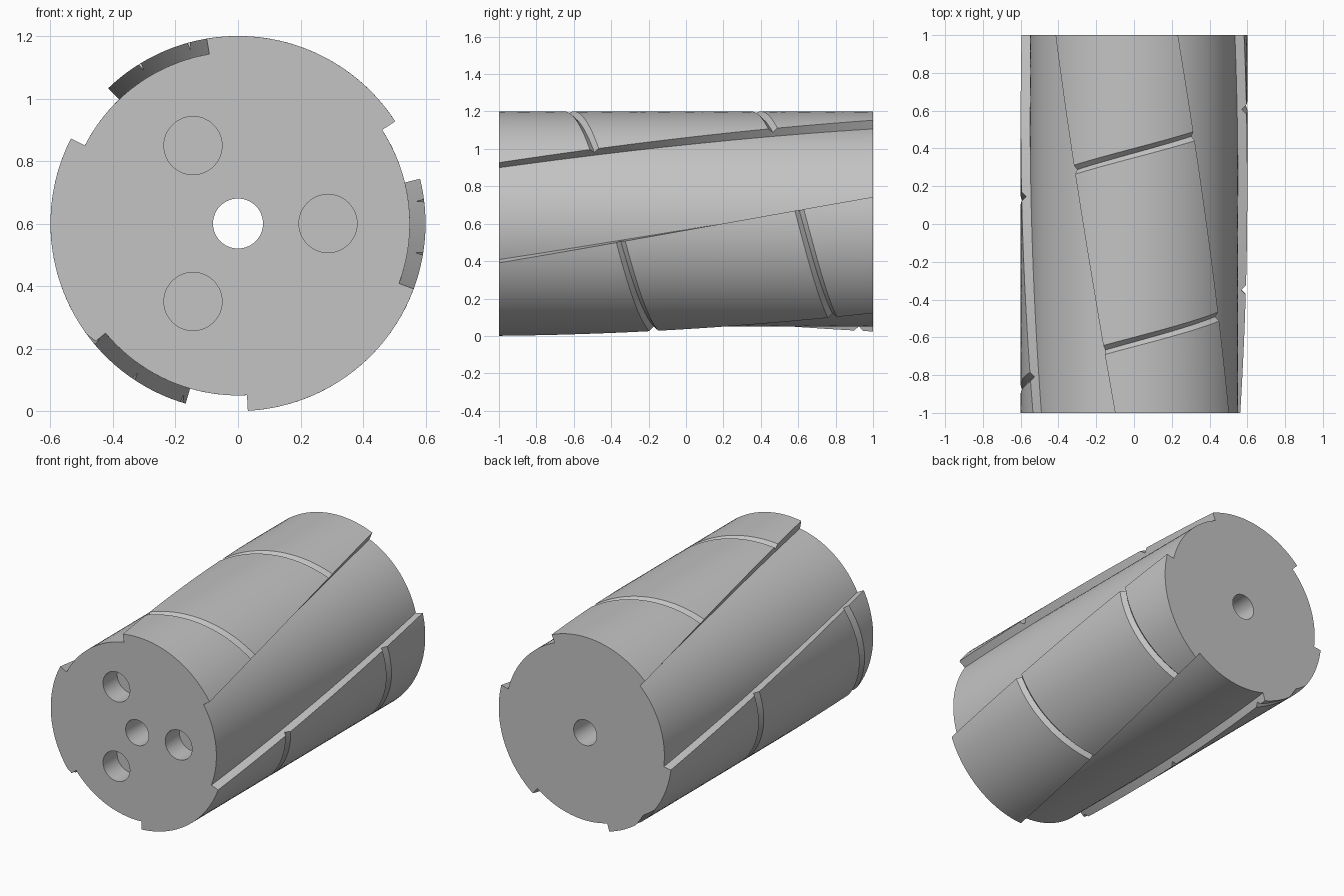
import bpy
import bmesh
from math import cos, sin, radians

cube = bpy.data.objects.get("Cube")
if cube:
    bpy.data.objects.remove(cube, do_unlink=True)

AXIS_Z = 0.6
HALF = 1.0
OUTER, INNER = 0.6, 0.55
LAND_START, LAND_ARC, TWIST = 33.0, 66.6, 34.2

grey = bpy.data.materials.new("plain grey")
grey.use_nodes = True
colour = (0.55, 0.55, 0.55, 1)
grey.diffuse_color = colour
grey.node_tree.nodes["Principled BSDF"].inputs["Base Color"].default_value = colour


def polar(radius, degrees, y):
    a = radians(degrees)
    return (radius * cos(a), y, AXIS_Z + radius * sin(a))


def loft(name, rings):
    """Skin a row of closed rings and cap both ends."""
    bm = bmesh.new()
    loops = [[bm.verts.new(p) for p in ring] for ring in rings]
    count = len(loops[0])
    for a, b in zip(loops, loops[1:]):
        for i in range(count):
            j = (i + 1) % count
            bm.faces.new((a[i], a[j], b[j], b[i]))
    bm.faces.new(loops[0])
    bm.faces.new(loops[-1])
    bmesh.ops.recalc_face_normals(bm, faces=bm.faces)
    mesh = bpy.data.meshes.new(name)
    bm.to_mesh(mesh)
    bm.free()
    mesh.materials.append(grey)
    obj = bpy.data.objects.new(name, mesh)
    bpy.context.collection.objects.link(obj)
    return obj


def rod(name, radius, x, z, y0, y1, sides=64):
    ring = [polar(radius, 360 * i / sides, 0) for i in range(sides)]
    return loft(name, [[(px + x, y, pz + z) for px, _, pz in ring] for y in (y0, y1)])


# Cross-section: three raised lands separated by shallow channels
section = []
for k in range(3):
    start = LAND_START + 120 * k
    for radius, first, arc, steps in ((OUTER, start, LAND_ARC, 26),
                                      (INNER, start + LAND_ARC, 120 - LAND_ARC, 20)):
        section += [(radius, first + arc * i / steps) for i in range(steps + 1)]

# Roller body: the section twists slowly from front to back
STATIONS = 32
rings = []
for s in range(STATIONS + 1):
    t = s / STATIONS
    rings.append([polar(r, a + TWIST * t, -HALF + 2 * HALF * t) for r, a in section])
body = loft("roller_body", rings)

# Spiral V groove, one turn per unit of length, cut only into the lands
spiral = []
for step in range(-110, 160):
    angle = 121.5 + 3 * step
    y = 0.288 - 3 * step / 360
    spiral.append([polar(0.575, angle, y),
                   polar(0.612, angle, y - 0.037),
                   polar(0.612, angle, y + 0.037)])
cutters = [loft("spiral_groove_cutter", spiral)]

# Axle bore right through, and three blind holes in the front
cutters.append(rod("axle_bore_cutter", 0.08, 0, 0, -1.1, 1.1))
for k in range(3):
    a = radians(120 * k)
    cutters.append(rod("front_hole_cutter", 0.093, 0.288 * cos(a), 0.288 * sin(a),
                       -1.1, -HALF + 0.14))

bpy.ops.object.select_all(action='DESELECT')
bpy.context.view_layer.objects.active = body
body.select_set(True)
for cutter in cutters:
    cutter.hide_render = True
    cut = body.modifiers.new(cutter.name, 'BOOLEAN')
    cut.operation = 'DIFFERENCE'
    cut.solver = 'EXACT'
    cut.object = cutter
    bpy.ops.object.modifier_apply(modifier=cut.name)
    bpy.data.objects.remove(cutter, do_unlink=True)

bpy.ops.object.shade_smooth_by_angle(angle=radians(30))
